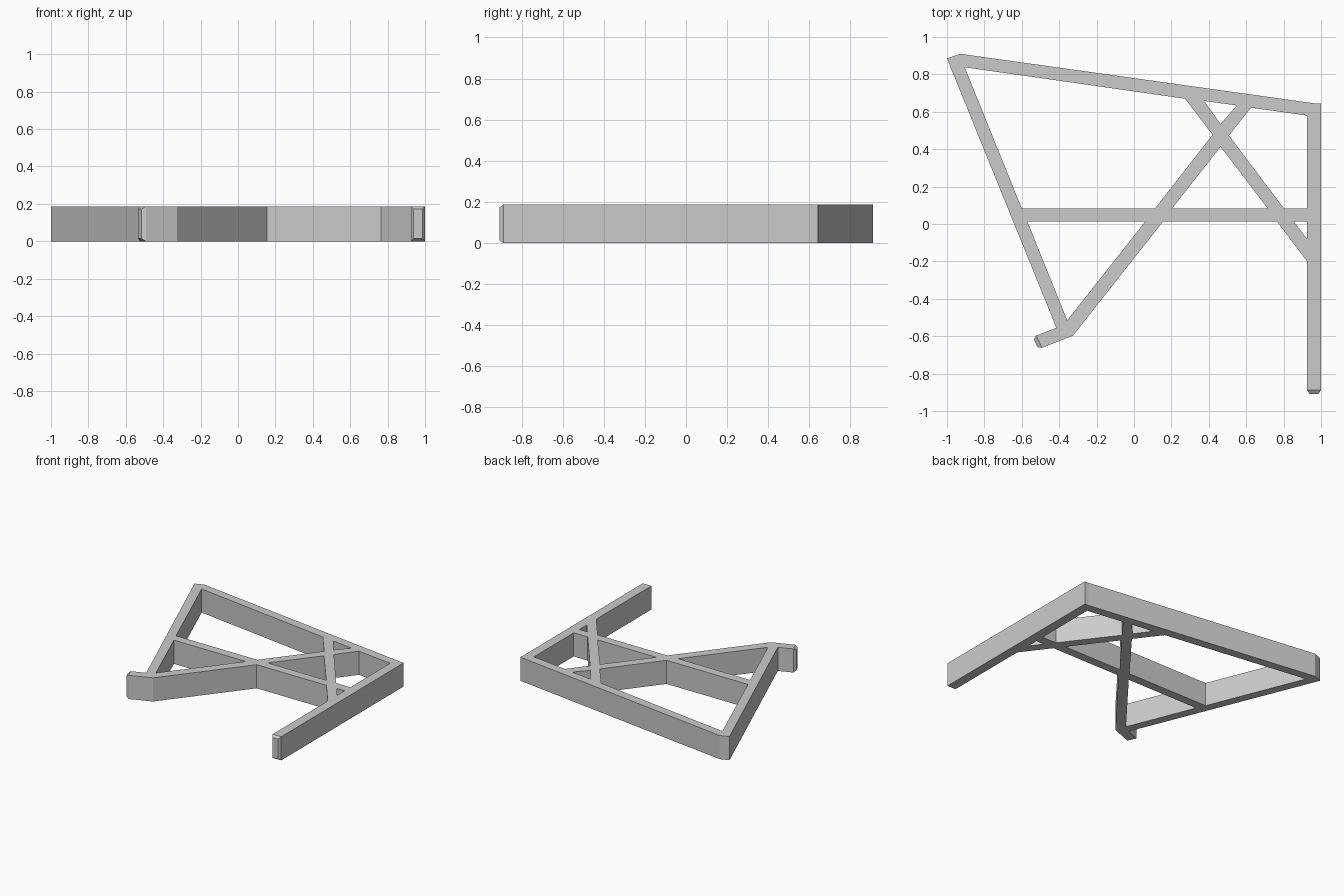
import bpy, bmesh
from mathutils import Vector

if "Cube" in bpy.data.objects:
    bpy.data.objects.remove(bpy.data.objects["Cube"])

HEIGHT = 0.187

grey = bpy.data.materials.new("light_grey")
grey.diffuse_color = (0.6, 0.6, 0.6, 1)
grey.use_nodes = True
grey.node_tree.nodes["Principled BSDF"].inputs["Base Color"].default_value = grey.diffuse_color

# Outer outline of the frame, with a foot at lower left and a free leg at right
outline = [(-1, 0.885), (-0.93, 0.91), (0.965, 0.645), (1, 0.643), (1, -0.888),
           (0.925, -0.888), (0.925, -0.2), (0.765, 0.013), (0.155, 0.013),
           (-0.326, -0.597), (-0.492, -0.662), (-0.523, -0.597), (-0.415, -0.555)]

# Openings between the bars and the crossed braces
openings = [
    [(-0.905, 0.838), (0.273, 0.67), (0.42, 0.477), (0.112, 0.083), (-0.6, 0.083)],
    [(0.374, 0.658), (0.55, 0.634), (0.463, 0.535)],
    [(0.625, 0.622), (0.925, 0.58), (0.925, 0.083), (0.802, 0.083), (0.508, 0.473)],
    [(0.463, 0.413), (0.203, 0.083), (0.715, 0.083)],
    [(0.855, 0.013), (0.925, 0.013), (0.925, -0.08)],
    [(-0.57, 0.013), (0.06, 0.013), (-0.357, -0.515)],
]

# Filled profile, thickened into the braced frame
curve = bpy.data.curves.new("frame_profile", 'CURVE')
curve.dimensions = '2D'
curve.fill_mode = 'BOTH'
curve.extrude = HEIGHT / 2
for loop in [outline] + openings:
    spline = curve.splines.new('POLY')
    spline.points.add(len(loop) - 1)
    for point, (x, y) in zip(spline.points, loop):
        point.co = (x, y, 0, 1)
    spline.use_cyclic_u = True
frame = bpy.data.objects.new("braced_frame", curve)
bpy.context.collection.objects.link(frame)
bpy.context.view_layer.objects.active = frame
frame.select_set(True)
bpy.ops.object.convert(target='MESH')
frame = bpy.context.view_layer.objects.active
frame.name = "braced_frame"

bm = bmesh.new()
bm.from_mesh(frame.data)
bmesh.ops.remove_doubles(bm, verts=bm.verts, dist=0.0005)
bmesh.ops.translate(bm, verts=bm.verts, vec=(0, 0, HEIGHT / 2))
bmesh.ops.recalc_face_normals(bm, faces=bm.faces)

# Bevelled tips on the leg end and the foot end
for end in (Vector((0.9625, -0.888, HEIGHT / 2)), Vector((-0.5075, -0.6295, HEIGHT / 2))):
    tip = min(bm.faces, key=lambda f: (f.calc_center_median() - end).length)
    bmesh.ops.inset_individual(bm, faces=[tip], thickness=0.02, depth=0.02)

for face in bm.faces:
    face.smooth = False
    face.material_index = 0
bm.to_mesh(frame.data)
bm.free()
frame.data.materials.clear()
frame.data.materials.append(grey)
